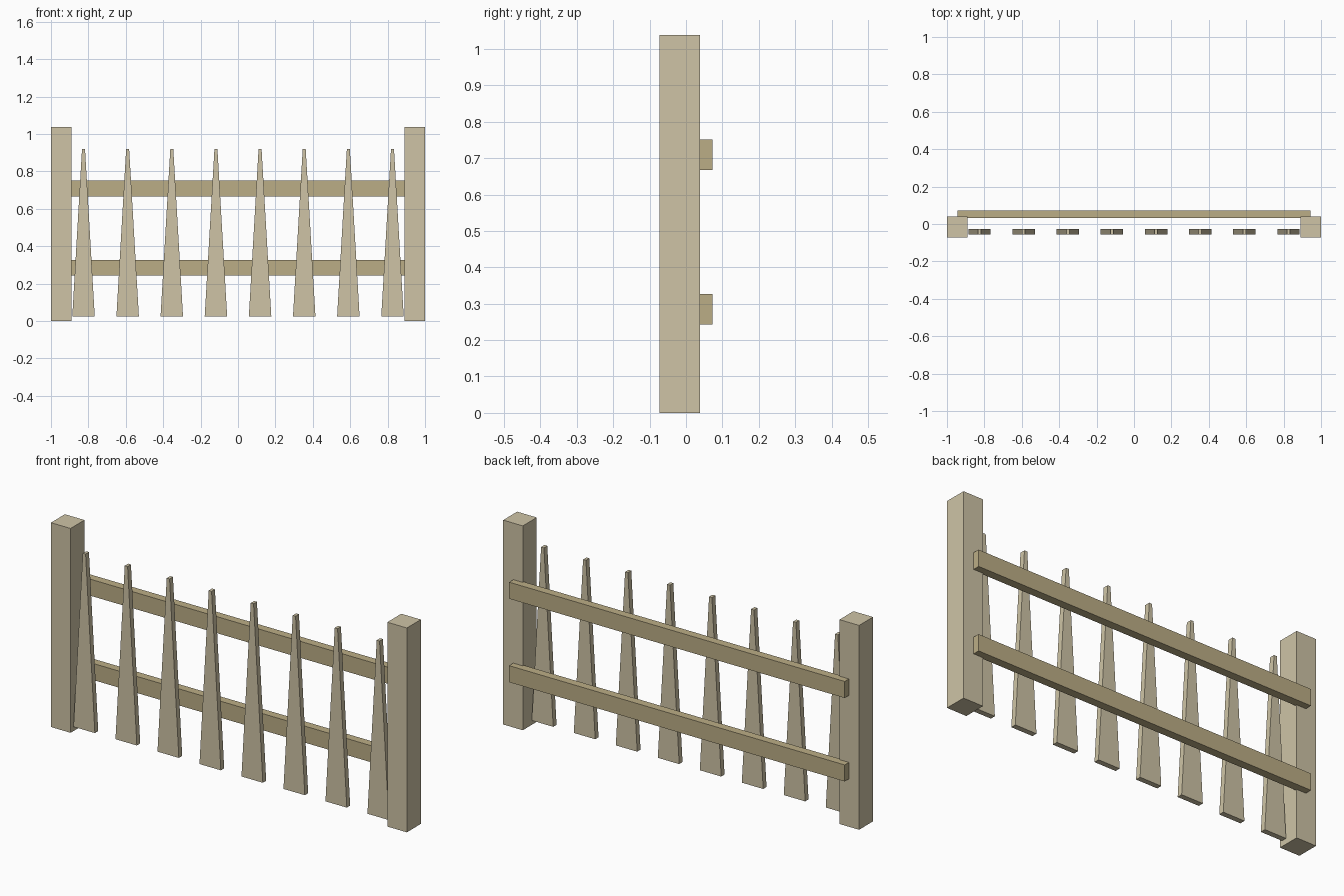
import bpy

if "Cube" in bpy.data.objects:
    bpy.data.objects.remove(bpy.data.objects["Cube"])


def material(name, colour):
    m = bpy.data.materials.new(name)
    m.diffuse_color = (*colour, 1)
    m.use_nodes = True
    m.node_tree.nodes["Principled BSDF"].inputs["Base Color"].default_value = m.diffuse_color
    return m


light_wood = material("light_wood", (0.62, 0.55, 0.38))
dark_wood = material("dark_wood", (0.50, 0.42, 0.24))


def prism(name, outline, y0, y1, mat):
    """Extrude an x-z outline (counter-clockwise seen from the front) from y0 to y1."""
    n = len(outline)
    verts = [(x, y, z) for y in (y0, y1) for x, z in outline]
    faces = [list(range(n)), list(range(2 * n - 1, n - 1, -1))]
    faces += [[(i + 1) % n, i, n + i, n + (i + 1) % n] for i in range(n)]
    mesh = bpy.data.meshes.new(name)
    mesh.from_pydata(verts, [], faces)
    mesh.materials.append(mat)
    obj = bpy.data.objects.new(name, mesh)
    bpy.context.collection.objects.link(obj)
    return obj


def box(name, x0, x1, y0, y1, z0, z1, mat):
    return prism(name, [(x0, z0), (x1, z0), (x1, z1), (x0, z1)], y0, y1, mat)


# End posts
box("left_post", -1.0, -0.89, -0.073, 0.039, 0, 1.038, light_wood)
box("right_post", 0.89, 1.0, -0.073, 0.039, 0, 1.038, light_wood)

# Horizontal rails, let into the backs of the posts
for name, z in (("lower_rail", 0.285), ("upper_rail", 0.709)):
    box(name, -0.943, 0.943, 0.031, 0.073, z - 0.042, z + 0.042, dark_wood)

# Tapered pickets
for i in range(8):
    x = (i - 3.5) * 0.236
    prism(f"picket_{i + 1}",
          [(x - 0.06, 0.025), (x + 0.06, 0.025), (x + 0.008, 0.92), (x - 0.008, 0.92)],
          -0.055, -0.028, light_wood)
